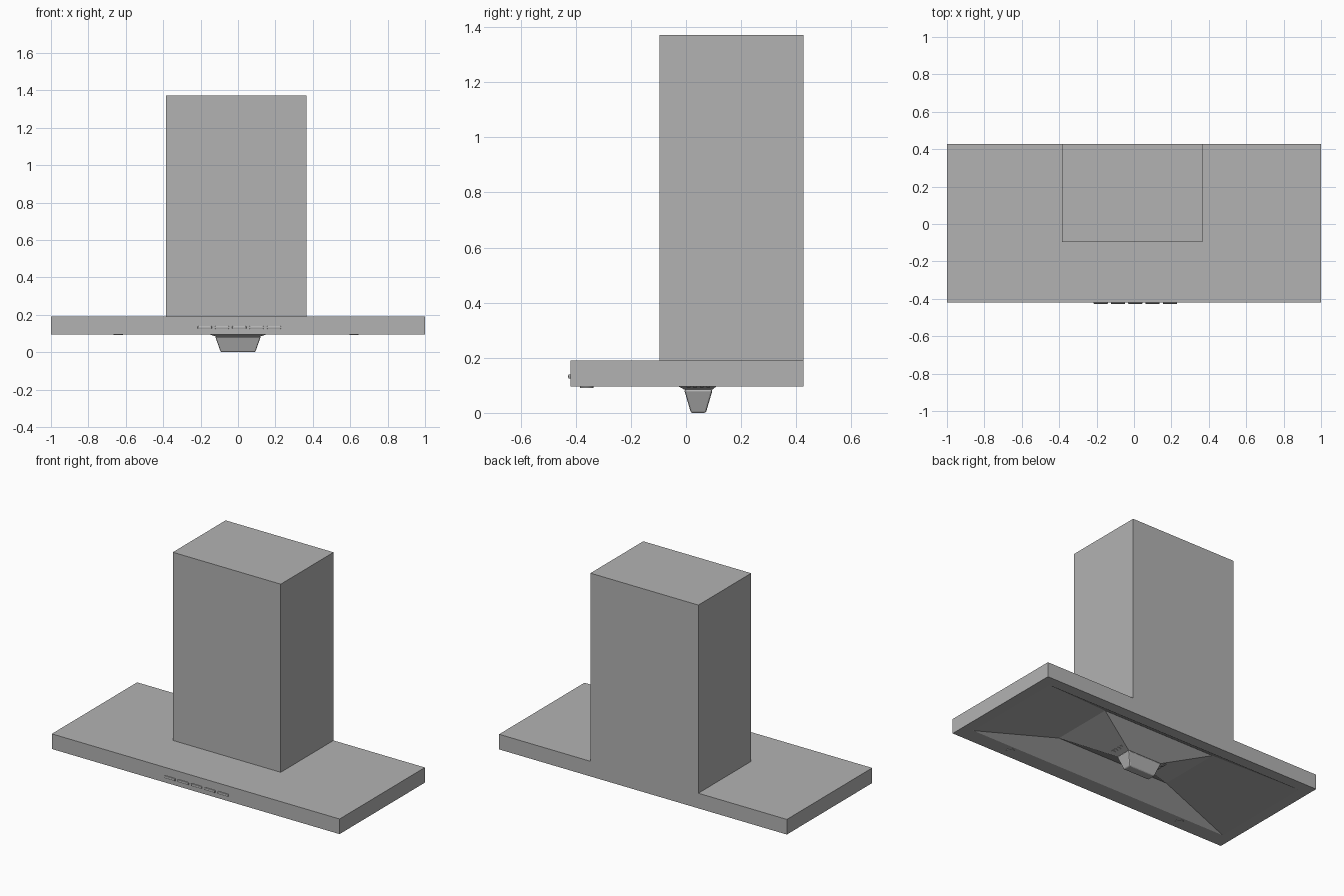
import bpy, bmesh, math

if "Cube" in bpy.data.objects:
    bpy.data.objects.remove(bpy.data.objects["Cube"], do_unlink=True)

steel = bpy.data.materials.new("brushed_grey")
steel.use_nodes = True
GREY = (0.45, 0.45, 0.45, 1)
steel.diffuse_color = GREY
steel.node_tree.nodes["Principled BSDF"].inputs["Base Color"].default_value = GREY


def loft(name, rings, bevel=0.0):
    """Closed solid through rectangles given as (x0, x1, y0, y1, z)."""
    bm = bmesh.new()
    loops = [[bm.verts.new((x, y, z)) for x, y in ((a, c), (b, c), (b, d), (a, d))]
             for a, b, c, d, z in rings]
    for lo, hi in zip(loops, loops[1:]):
        for i in range(4):
            j = (i + 1) % 4
            bm.faces.new((lo[i], lo[j], hi[j], hi[i]))
    bm.faces.new(loops[0])
    bm.faces.new(loops[-1])
    bmesh.ops.recalc_face_normals(bm, faces=bm.faces)
    mesh = bpy.data.meshes.new(name)
    bm.to_mesh(mesh)
    bm.free()
    mesh.materials.append(steel)
    obj = bpy.data.objects.new(name, mesh)
    bpy.context.collection.objects.link(obj)
    if bevel:
        mod = obj.modifiers.new("soft_edges", "BEVEL")
        mod.width, mod.segments = bevel, 2
    return obj


def box(name, centre, size, bevel=0.0):
    (x, y, z), (w, d, h) = centre, [s / 2 for s in size]
    return loft(name, [(x - w, x + w, y - d, y + d, z - h),
                       (x - w, x + w, y - d, y + d, z + h)], bevel)


# Canopy: slab whose underside rises to a peak, then drops to a central filter housing
loft("canopy", [
    (-1, 1, -0.42, 0.427, 0.19),
    (-1, 1, -0.42, 0.427, 0.095),
    (-0.93, 0.93, -0.32, 0.357, 0.095),
    (-0.40, 0.40, -0.19, 0.22, 0.185),
    (-0.12, 0.12, -0.005, 0.095, 0.084),
])

# Chimney
loft("chimney", [(-0.385, 0.365, -0.097, 0.427, 0.19),
                 (-0.385, 0.365, -0.097, 0.427, 1.372)])

# Tapered cup hanging below the housing
loft("grease_cup", [(-0.12, 0.12, -0.005, 0.095, 0.086),
                    (-0.12, 0.12, -0.005, 0.095, 0.078),
                    (-0.092, 0.092, 0.018, 0.072, 0.0)], 0.006)

# Row of push buttons on the front edge
for i in range(5):
    box(f"button_{i + 1}", (-0.178 + 0.0975 * i - 0.005 * i, -0.4225, 0.132),
        (0.076, 0.01, 0.016), 0.004)

# Lamps under the front rim, and small vents on the housing's end slopes
tilt = math.atan2(0.101, 0.28)
for side, label in ((1, "left"), (-1, "right")):
    bpy.ops.mesh.primitive_cylinder_add(vertices=32, radius=0.025, depth=0.006,
                                        location=(0.63 * side - 0.01, -0.36, 0.094))
    lamp = bpy.context.object
    lamp.name = f"lamp_{label}"
    lamp.data.materials.append(steel)
    bpy.ops.object.shade_smooth_by_angle()
    for k in range(4):
        vent = box(f"vent_{label}_{k + 1}", (0, 0, 0), (0.02, 0.014, 0.005))
        vent.location = (0.16 * side, 0.009 + 0.024 * k, 0.0985)
        vent.rotation_euler.y = -tilt * side
